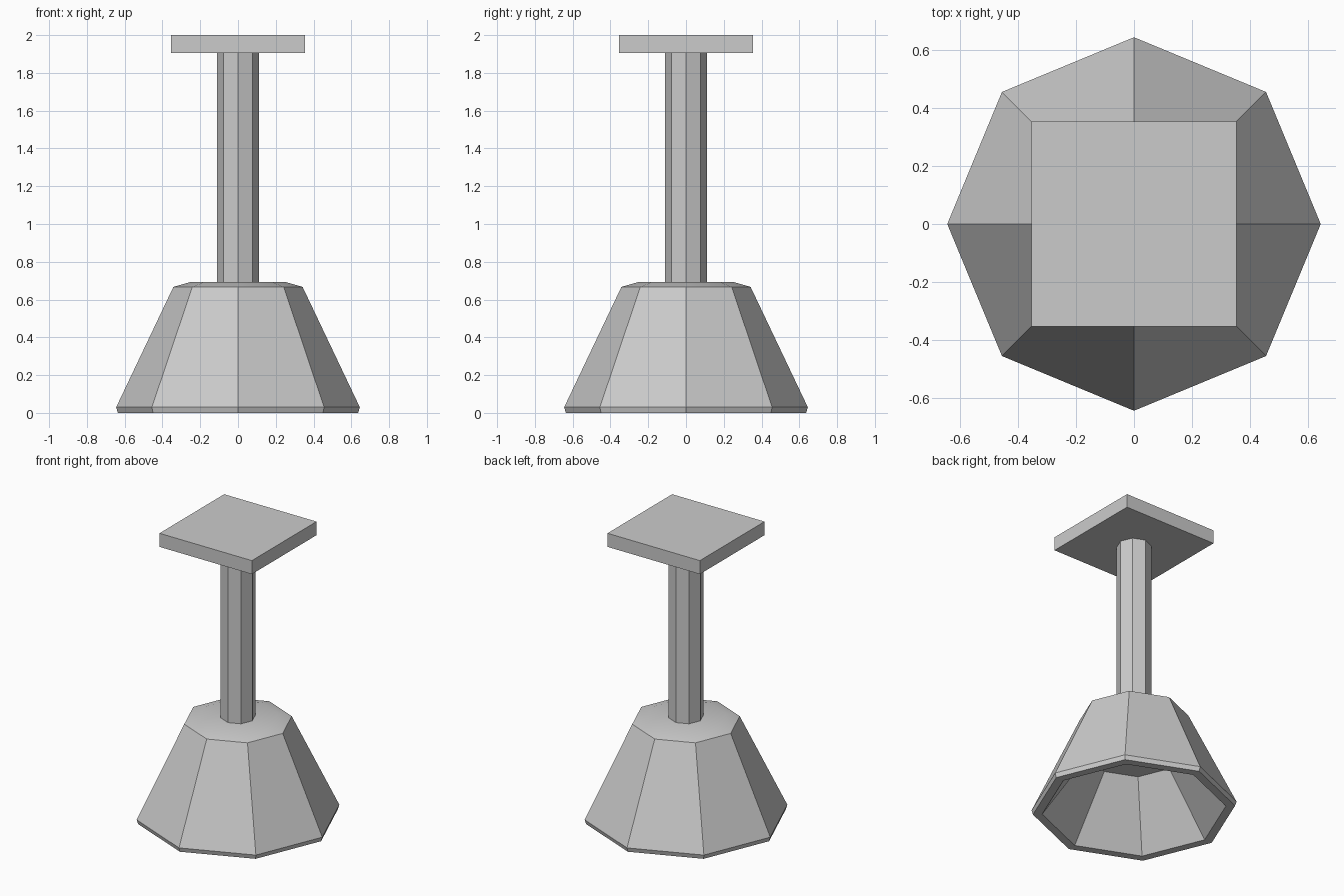
import bpy, bmesh
from math import cos, sin, pi, radians

if "Cube" in bpy.data.objects:
    bpy.data.objects.remove(bpy.data.objects["Cube"])

SIDES = 8


def finish(name, bm):
    bmesh.ops.recalc_face_normals(bm, faces=bm.faces)
    mesh = bpy.data.meshes.new(name)
    bm.to_mesh(mesh)
    bm.free()
    obj = bpy.data.objects.new(name, mesh)
    bpy.context.collection.objects.link(obj)
    return obj


def octagonal_solid(name, profile):
    """Stack octagonal rings along an (r, z) profile and cap both ends."""
    bm = bmesh.new()
    rings = [[bm.verts.new((r * cos(2 * pi * i / SIDES), r * sin(2 * pi * i / SIDES), z))
              for i in range(SIDES)] for r, z in profile]
    for a, b in zip(rings, rings[1:]):
        for i in range(SIDES):
            j = (i + 1) % SIDES
            bm.faces.new((a[i], a[j], b[j], b[i]))
    bm.faces.new(rings[0])
    bm.faces.new(rings[-1])
    return finish(name, bm)


# Hollow flared base: inner ceiling, inner wall, rim, outer wall, top
base = octagonal_solid("flared_base", [
    (0.29, 0.408), (0.578, 0.0), (0.636, 0.0),
    (0.645, 0.03), (0.342, 0.667), (0.255, 0.692)])
bpy.context.view_layer.objects.active = base
base.select_set(True)
bpy.ops.object.shade_smooth_by_angle(angle=radians(30))

# Column
octagonal_solid("column", [(0.11, 0.68), (0.11, 1.91)])

# Square top plate
bpy.ops.mesh.primitive_cube_add(size=1, location=(0, 0, 1.953))
plate = bpy.context.object
plate.name = "top_plate"
plate.scale = (0.707, 0.707, 0.094)
